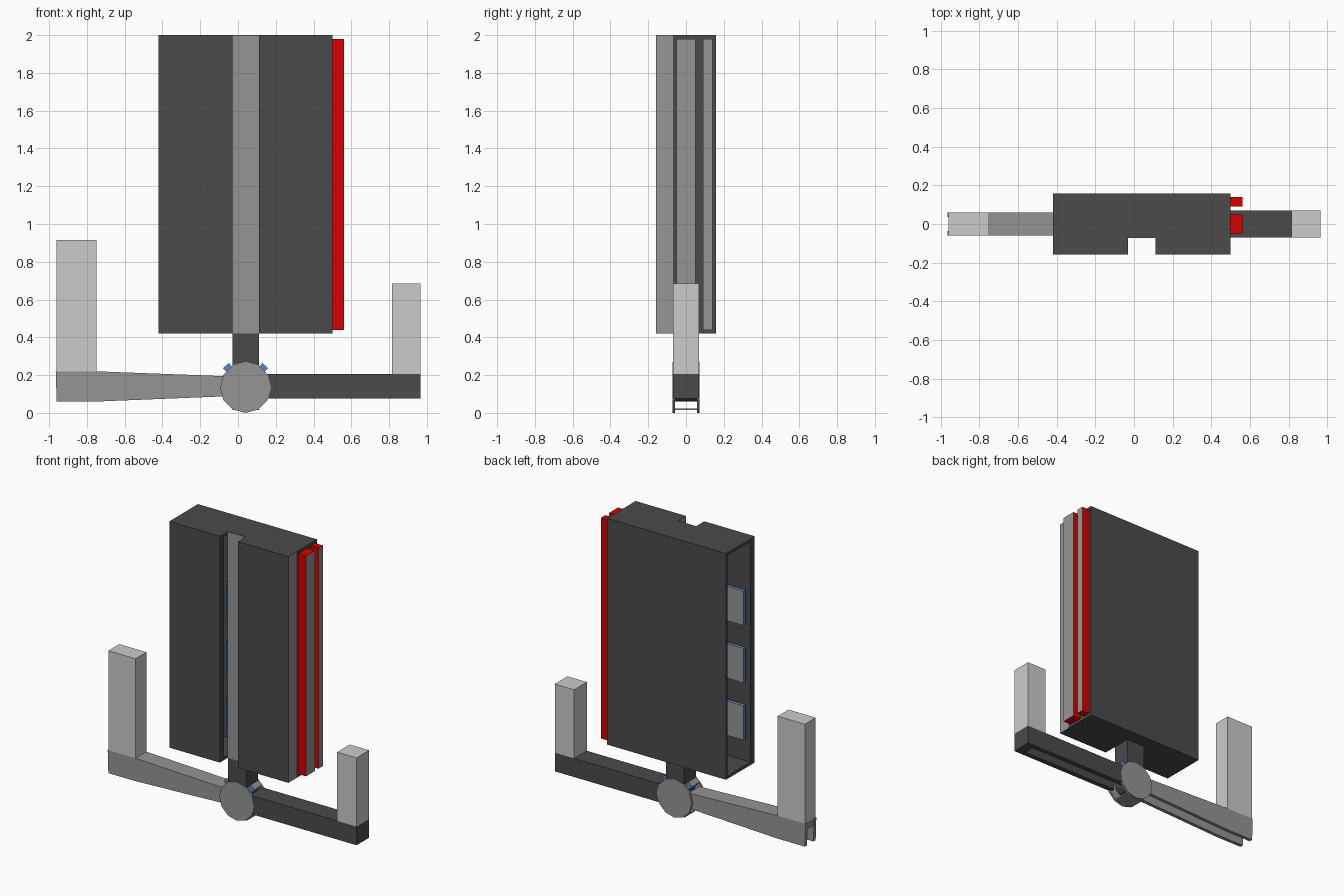
import bpy, bmesh, math
from mathutils import Matrix, Vector

if "Cube" in bpy.data.objects:
    bpy.data.objects.remove(bpy.data.objects["Cube"])


def paint(name, rgb):
    m = bpy.data.materials.new(name)
    m.diffuse_color = (*rgb, 1)
    m.use_nodes = True
    m.node_tree.nodes["Principled BSDF"].inputs["Base Color"].default_value = m.diffuse_color
    return m


DARK = paint("dark_grey", (0.07, 0.07, 0.07))
GREY = paint("mid_grey", (0.3, 0.3, 0.3))
RED = paint("red", (0.7, 0.0, 0.0))
BLUE = paint("blue", (0.1, 0.25, 0.55))


def finish(name, bm, mat=None, grey_axis=None):
    """Make the object; faces along grey_axis stay grey."""
    bmesh.ops.recalc_face_normals(bm, faces=bm.faces)
    bm.normal_update()
    me = bpy.data.meshes.new(name)
    if mat:
        me.materials.append(mat)
        me.materials.append(GREY)
        if grey_axis is not None:
            for f in bm.faces:
                f.material_index = int(abs(f.normal[grey_axis]) > 0.9)
    bm.to_mesh(me)
    bm.free()
    ob = bpy.data.objects.new(name, me)
    bpy.context.collection.objects.link(ob)
    return ob


def box(name, x, y, z, mat=None, grey_axis=None):
    bm = bmesh.new()
    bmesh.ops.create_cube(bm, size=1)
    for v in bm.verts:
        for i, (a, b) in enumerate((x, y, z)):
            v.co[i] = a if v.co[i] < 0 else b
    return finish(name, bm, mat, grey_axis)


def plate(name, outline, y0, y1, mat=None):
    """Extrude an x-z outline from y0 to y1."""
    bm = bmesh.new()
    f = bm.faces.new([bm.verts.new((x, y0, z)) for x, z in outline])
    new = bmesh.ops.extrude_face_region(bm, geom=[f])["geom"]
    bmesh.ops.translate(bm, vec=(0, y1 - y0, 0),
                        verts=[g for g in new if isinstance(g, bmesh.types.BMVert)])
    return finish(name, bm, mat)


def ring(cx, cz, r, n):
    return [(cx + r * math.sin(math.tau * i / n), cz + r * math.cos(math.tau * i / n))
            for i in range(n)]


# Tall cabinet: solid right half, hollow left half open at the side
L, M, G, R = -0.42, -0.03, 0.11, 0.50
B, T, F, P, K = 0.42, 2.0, -0.158, -0.07, 0.158
box("cabinet_core", (M, R), (P, K), (B, T), DARK)
box("groove_panel", (M + 0.001, G), (P - 0.002, P), (B, T - 0.002), GREY)
box("front_right_block", (G, R), (F, P), (B, T), DARK, 0)
box("front_left_panel", (L, M), (F, F + 0.045), (B, T), DARK)
box("left_back_panel", (L, M), (K - 0.015, K), (B, T), DARK)
for name, z in (("left_floor", (B, B + 0.02)), ("left_ceiling", (T - 0.02, T))):
    box(name, (L, M), (F + 0.045, K - 0.015), z, DARK)

# Three trays inside the hollow half
for i in range(3):
    z = 0.60 + 0.40 * i
    box(f"tray_{i + 1}", (-0.39, M - 0.005), (-0.10, -0.075), (z, z + 0.24), BLUE, 1)

# Red rails on the right side
box("wide_rail", (R, 0.56), (-0.05, 0.05), (0.44, 1.98), RED, 0)
box("narrow_rail", (R, 0.56), (0.09, 0.14), (0.44, 1.98), RED, 0)

# Neck and hub
HX, HZ = 0.04, 0.135
box("neck", (M, G), (-0.065, 0.065), (0.15, B), DARK)
for name, y in (("hub_front_disc", (-0.072, -0.057)), ("hub_back_disc", (0.057, 0.072))):
    plate(name, ring(HX, HZ, 0.135, 12), *y, GREY)
plate("hub_core", ring(HX, HZ, 0.075, 12), -0.057, 0.057, DARK)
box("hub_bottom_bar", (M, G), (-0.057, 0.057), (0.014, 0.024), GREY)

# Small blue lugs on the hub shoulders
for name, s in (("left_lug", -1), ("right_lug", 1)):
    ob = box(name, (-0.02, 0.02), (-0.045, 0.045), (0.07, 0.155), BLUE, 2)
    ob.data.transform(Matrix.Translation((HX, 0, HZ)) @
                      Matrix.Rotation(s * math.radians(42), 4, 'Y'))

# Arms: channels open underneath, made of two cheeks and a web
left_side = [(-0.96, 0.06), (-0.75, 0.06), (-0.06, 0.088),
             (-0.06, 0.194), (-0.75, 0.22), (-0.965, 0.22)]
left_web = [(-0.96, 0.17), (-0.75, 0.17), (-0.06, 0.15),
            (-0.06, 0.194), (-0.75, 0.22), (-0.96, 0.22)]
right_side = [(0.14, 0.075), (0.965, 0.075), (0.965, 0.205), (0.14, 0.205)]
right_web = [(0.14, 0.13), (0.9, 0.13), (0.9, 0.205), (0.14, 0.205)]
for side, cheek, web, w, t, mat in (("left", left_side, left_web, 0.06, 0.025, GREY),
                                    ("right", right_side, right_web, 0.07, 0.035, DARK)):
    plate(f"{side}_arm_front_cheek", cheek, -w, -w + t, mat)
    plate(f"{side}_arm_back_cheek", cheek, w - t, w, mat)
    plate(f"{side}_arm_web", web, -w + t, w - t, mat)
box("right_arm_end_cap", (0.9, 0.965), (-0.035, 0.035), (0.075, 0.205), DARK)

# Upright posts
box("left_post", (-0.96, -0.75), (-0.06, 0.06), (0.22, 0.915))
box("right_post", (0.815, 0.965), (-0.07, 0.07), (0.205, 0.685))
